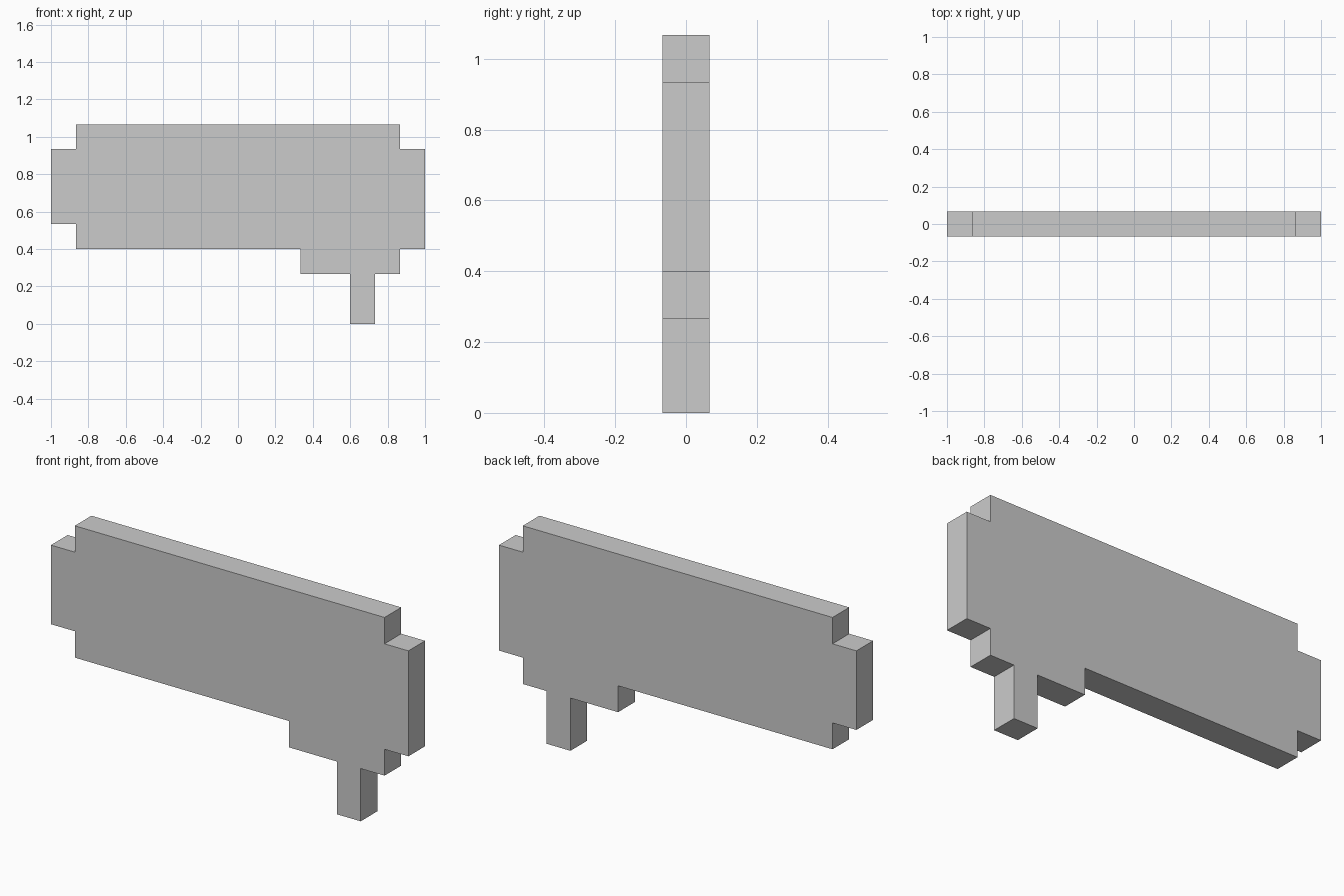
import bpy, bmesh

if "Cube" in bpy.data.objects:
    bpy.data.objects.remove(bpy.data.objects["Cube"])

U = 2 / 15  # one pixel step of the blocky outline

# Plain grey
grey = bpy.data.materials.new("light_grey")
grey.diffuse_color = (0.6, 0.6, 0.6, 1)
grey.use_nodes = True
grey.node_tree.nodes["Principled BSDF"].inputs["Base Color"].default_value = grey.diffuse_color

# Speech bubble outline in pixel steps (x, z), counter-clockwise seen from the front
outline = [
    (4.5, 0), (5.5, 0), (5.5, 2), (6.5, 2), (6.5, 3), (7.5, 3),   # tail and right notch
    (7.5, 7), (6.5, 7), (6.5, 8), (-6.5, 8), (-6.5, 7), (-7.5, 7),  # top corners
    (-7.5, 4), (-6.5, 4), (-6.5, 3), (2.5, 3), (2.5, 2), (4.5, 2),  # lower left and tail step
]

# Front face, extruded back by one step
bm = bmesh.new()
front = bm.faces.new([bm.verts.new((x * U, -U / 2, z * U)) for x, z in outline])
result = bmesh.ops.extrude_face_region(bm, geom=[front], use_keep_orig=True)
back_verts = [g for g in result["geom"] if isinstance(g, bmesh.types.BMVert)]
bmesh.ops.translate(bm, verts=back_verts, vec=(0, U, 0))
bmesh.ops.recalc_face_normals(bm, faces=bm.faces)

mesh = bpy.data.meshes.new("speech_bubble")
bm.to_mesh(mesh)
bm.free()
mesh.materials.append(grey)
bubble = bpy.data.objects.new("speech_bubble", mesh)
bpy.context.collection.objects.link(bubble)
